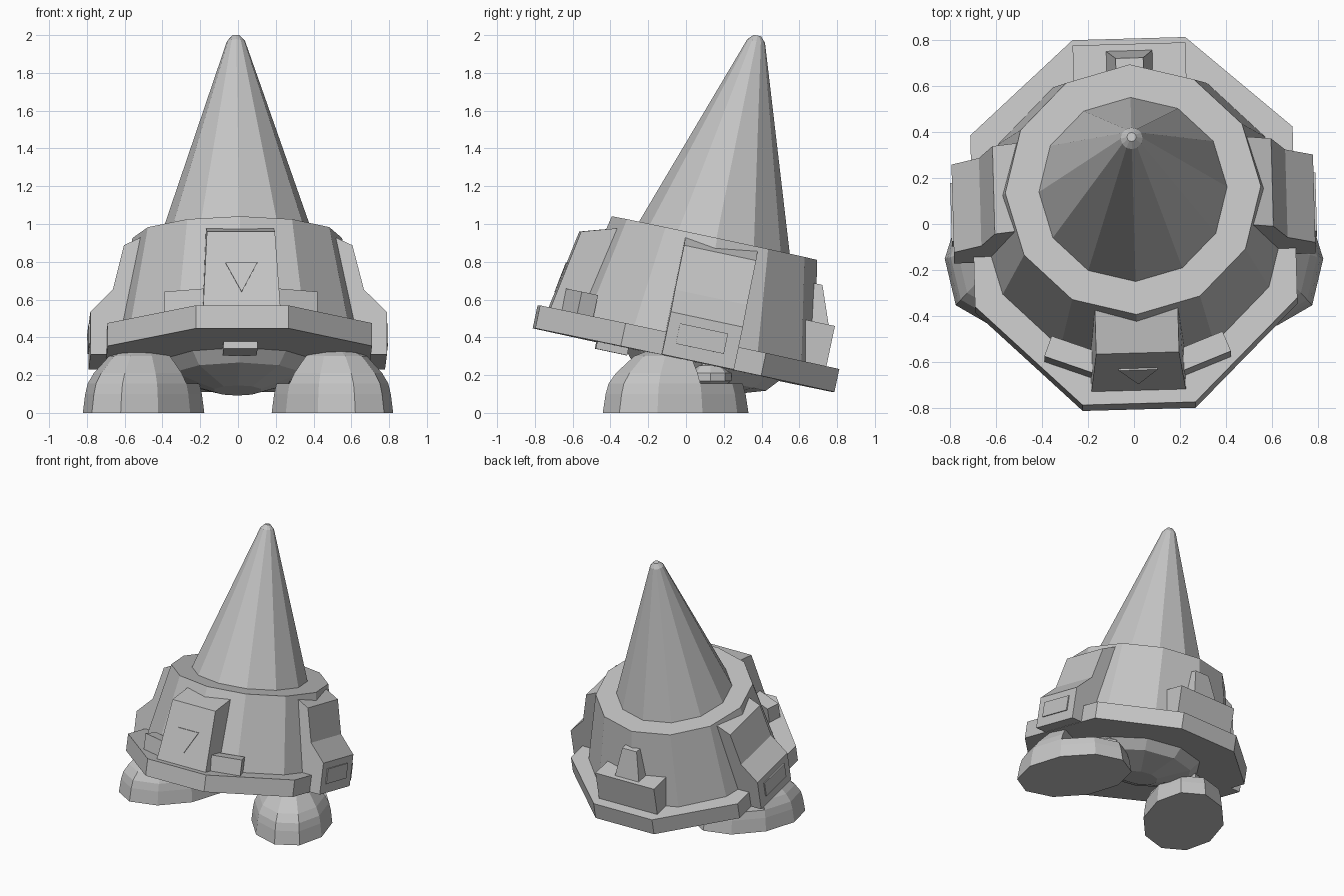
import bpy, bmesh
from math import sin, cos, pi, radians
from mathutils import Matrix, Vector

cube = bpy.data.objects.get("Cube")
if cube:
    bpy.data.objects.remove(cube, do_unlink=True)

grey = bpy.data.materials.new("stone_grey")
grey.use_nodes = True
colour = (0.55, 0.55, 0.55, 1)
grey.diffuse_color = colour
grey.node_tree.nodes["Principled BSDF"].inputs["Base Color"].default_value = colour

# The whole hull leans back on its feet
HULL = (Matrix.Translation((0, 0, 0.34)) @ Matrix.Rotation(radians(1.6), 4, 'Z')
        @ Matrix.Rotation(radians(-12), 4, 'X'))
AXIS = 0.025


def loft(name, rings, matrix=HULL):
    """Skin a stack of matching point loops and cap both ends."""
    bm = bmesh.new()
    loops = [[bm.verts.new(p) for p in ring] for ring in rings]
    n = len(loops[0])
    for a, b in zip(loops, loops[1:]):
        for i in range(n):
            j = (i + 1) % n
            bm.faces.new((a[i], a[j], b[j], b[i]))
    bm.faces.new(loops[0])
    bm.faces.new(loops[-1])
    bmesh.ops.remove_doubles(bm, verts=bm.verts, dist=0.0005)
    bmesh.ops.recalc_face_normals(bm, faces=bm.faces)
    mesh = bpy.data.meshes.new(name)
    bm.to_mesh(mesh)
    bm.free()
    mesh.materials.append(grey)
    obj = bpy.data.objects.new(name, mesh)
    obj.matrix_world = matrix
    bpy.context.collection.objects.link(obj)
    return obj


def ring(n, rx, z, ry=None, cy=0.0, phase=0.0, limit=9):
    ry = ry or rx
    return [(rx * sin(2 * pi * (i + phase) / n),
             cy + min(limit, ry * cos(2 * pi * (i + phase) / n)), z) for i in range(n)]


def quad(hx, y0, y1, z):
    return [(-hx, y0, z), (hx, y0, z), (hx, y1, z), (-hx, y1, z)]


def turned(name, profile, n=12, cy=AXIS, matrix=HULL):
    return loft(name, [ring(n, r, z, cy=cy) for r, z in profile], matrix)


# Round hull, tall cone and underside bowl
turned("hull", [(0.67, 0.05), (0.555, 0.604)])
turned("cone", [(0.41, 0.6), (0.048, 1.67), (0.02, 1.7)])
turned("under_bowl", [(0.43, -0.05), (0.36, -0.13), (0.13, -0.205)], 10, 0.1)
loft("under_block", [quad(0.09, -0.47, -0.3, z) for z in (-0.1, -0.05)])

# Eight-sided rim around the base
half = [(0.245, -0.81), (0.7, -0.36), (0.7, 0.4), (0.245, 0.81)]
outline = half + [(-x, y) for x, y in reversed(half)]
loft("rim", [[(x, y, z) for x, y in outline] for z in (-0.062, 0.062)])

# Front housing with a sloped face and a triangular plate
front = loft("front_housing", [quad(0.205, -0.752, -0.45, 0.06),
                               [(-0.18, -0.677, 0.49), (0.18, -0.677, 0.49),
                                (0.18, -0.45, 0.56), (-0.18, -0.45, 0.56)]])


def on_front(x, z, lift):
    return (x, -0.762 + 0.174 * z - lift, z)


triangle = [(-0.085, 0.315), (0.085, 0.315), (0, 0.15)]
loft("triangle_plate", [[on_front(x, z, lift) for x, z in triangle]
                        for lift in (0, 0.008)])

# Rear shelf with a tapered post
loft("rear_shelf", [quad(0.245, 0.5, 0.74, z) for z in (0.06, 0.28)])
loft("rear_post", [quad(0.1, 0.5, 0.71, 0.28), quad(0.06, 0.5, 0.635, 0.48)])

pod_profile = [(0.5, -0.06), (0.785, -0.06), (0.785, 0.17),
               (0.665, 0.29), (0.605, 0.53), (0.5, 0.58)]

for s, side in ((1, "left"), (-1, "right")):
    # Side pods with a thin plate on the outer face
    loft(side + "_pod", [[(s * x, y, z) for x, z in pod_profile] for y in (-0.14, 0.25)])
    loft(side + "_pod_plate", [[(s * x, y, z) for y, z in
                                ((-0.08, 0.01), (0.18, 0.01), (0.18, 0.12), (-0.08, 0.12))]
                               for x in (0.785, 0.793)])

    # Small blocks beside the front housing
    place = (HULL @ Matrix.Translation((s * 0.29, -0.62, 0))
             @ Matrix.Rotation(s * radians(21), 4, 'Z'))
    loft(side + "_front_block", [quad(0.11, -0.035, 0.06, z) for z in (0.05, 0.178)], place)

    # Turned-out feet: low heel shelf, domed toe
    place = Matrix.Translation((s * 0.5, -0.055, 0)) @ Matrix.Rotation(s * radians(30), 4, 'Z')
    levels = [(1, 0, 9), (0.96, 0.1, 9), (0.92, 0.155, 9), (0.92, 0.155, 0),
              (0.82, 0.21, 0), (0.57, 0.3, 0), (0.25, 0.35, 0)]
    loft(side + "_foot", [ring(10, 0.285 * k, z, 0.415 * k, phase=0.5, limit=lim)
                          for k, z, lim in levels], place)

    # Ankle joint and short leg
    place = Matrix.Translation((s * 0.36, 0.13, 0))
    turned(side + "_ankle", [(0.07, 0.14), (0.11, 0.17), (0.11, 0.21), (0.07, 0.25)],
           8, 0, place)
    turned(side + "_leg", [(0.06, 0.2), (0.06, 0.34)], 8, 0, place)
